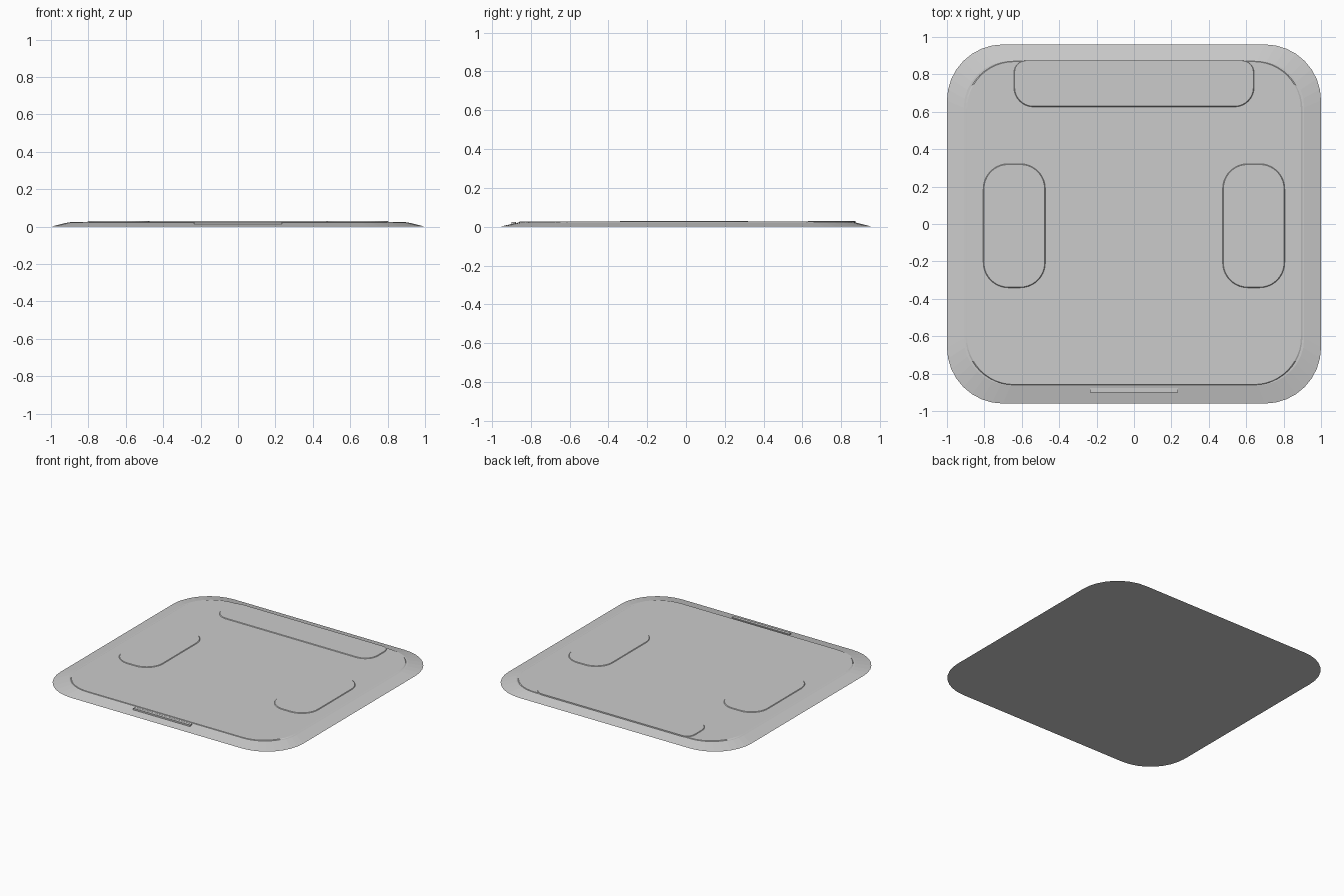
import bpy, bmesh, math

if "Cube" in bpy.data.objects:
    bpy.data.objects.remove(bpy.data.objects["Cube"])


def outline(x0, x1, y0, y1, r_front, r_back, seg):
    # Counter-clockwise rounded rectangle, separate radii for front and back corners
    pts = []
    corners = [(x1, y0, -1, 1, r_front, -90), (x1, y1, -1, -1, r_back, 0),
               (x0, y1, 1, -1, r_back, 90), (x0, y0, 1, 1, r_front, 180)]
    for cx, cy, sx, sy, r, start in corners:
        for i in range(seg + 1):
            a = math.radians(start + 90 * i / seg)
            pts.append((cx + sx * r + r * math.cos(a), cy + sy * r + r * math.sin(a)))
    return pts


def loft(name, layers, seg=8):
    # Each layer: (x0, x1, y0, y1, front radius, back radius, z)
    bm = bmesh.new()
    rings = [[bm.verts.new((x, y, l[6])) for x, y in outline(*l[:6], seg)] for l in layers]
    bm.faces.new(rings[0][::-1])
    for a, b in zip(rings, rings[1:]):
        for i in range(len(a)):
            j = (i + 1) % len(a)
            bm.faces.new((a[i], a[j], b[j], b[i]))
    bm.faces.new(rings[-1])
    bmesh.ops.recalc_face_normals(bm, faces=bm.faces)
    mesh = bpy.data.meshes.new(name)
    bm.to_mesh(mesh)
    bm.free()
    obj = bpy.data.objects.new(name, mesh)
    bpy.context.collection.objects.link(obj)
    return obj


def pad(name, x0, x1, y0, y1, rf, rb, z0, z1, back_inset=0.01):
    # Raised pad with a narrow sloped border
    b = 0.01
    return loft(name, [(x0, x1, y0, y1, rf, rb, z0),
                       (x0 + b, x1 - b, y0 + b, y1 - back_inset, rf - b, rb - b, z1)], 10)


# Base plate with wide sloped rim
loft("base_plate", [(-1, 1, -0.96, 0.96, 0.30, 0.30, 0),
                    (-0.91, 0.91, -0.862, 0.872, 0.25, 0.25, 0.022)])

# Slightly raised inner panel
loft("top_panel", [(-0.903, 0.903, -0.861, 0.871, 0.26, 0.26, 0.021),
                   (-0.892, 0.892, -0.858, 0.868, 0.25, 0.25, 0.026)], 12)

# Side pads
for side, x in (("left", -0.64), ("right", 0.64)):
    pad(side + "_pad", x - 0.172, x + 0.172, -0.347, 0.328, 0.14, 0.14, 0.02, 0.030)

# Wide pad along the back edge
pad("back_pad", -0.648, 0.648, 0.62, 0.874, 0.11, 0.07, 0.02, 0.030, 0.001)

# Thin bar set into the front slope
loft("front_bar", [(-0.235, 0.235, -0.90, -0.877, 0.001, 0.001, 0.005),
                   (-0.235, 0.235, -0.90, -0.877, 0.001, 0.001, 0.025)], 1)
